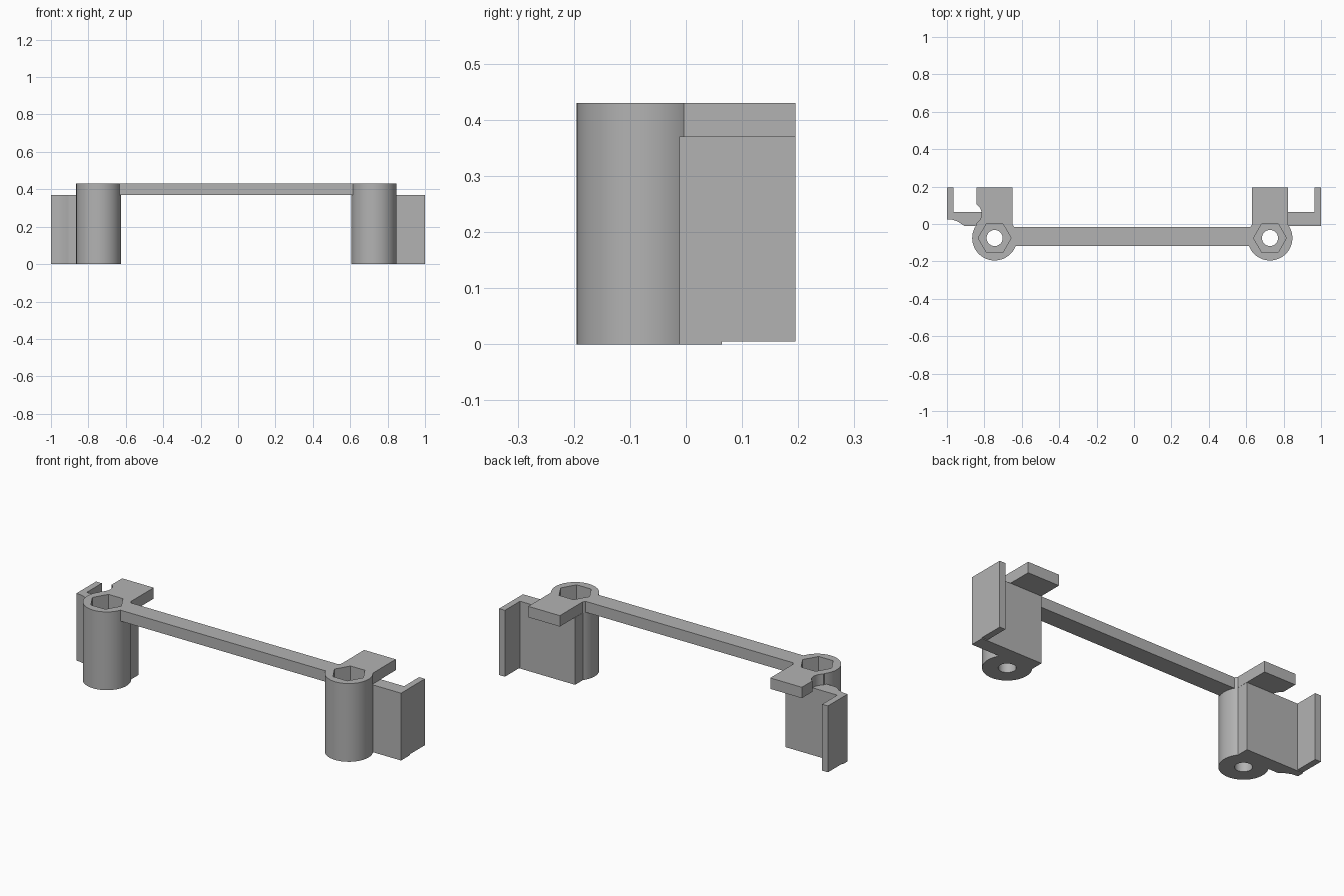
import bpy, bmesh, math
from mathutils import Matrix

cube = bpy.data.objects.get("Cube")
if cube:
    bpy.data.objects.remove(cube, do_unlink=True)

# Single plain grey
grey = bpy.data.materials.new("plain grey")
grey.use_nodes = True
grey.diffuse_color = (0.45, 0.45, 0.45, 1)
grey.node_tree.nodes["Principled BSDF"].inputs["Base Color"].default_value = (0.45, 0.45, 0.45, 1)

TOP, SHELF = 0.43, 0.37
POST_Y, POST_R = -0.075, 0.12


def prism(name, outline, z0, z1):
    """Extrude a flat outline from z0 to z1."""
    bm = bmesh.new()
    face = bm.faces.new([bm.verts.new((x, y, z0)) for x, y in outline])
    up = bmesh.ops.extrude_face_region(bm, geom=[face])["geom"]
    bmesh.ops.translate(bm, vec=(0, 0, z1 - z0),
                        verts=[v for v in up if isinstance(v, bmesh.types.BMVert)])
    bmesh.ops.recalc_face_normals(bm, faces=bm.faces[:])
    mesh = bpy.data.meshes.new(name)
    bm.to_mesh(mesh)
    bm.free()
    mesh.materials.append(grey)
    obj = bpy.data.objects.new(name, mesh)
    bpy.context.collection.objects.link(obj)
    return obj


def box(name, x0, x1, y0, y1, z0, z1):
    return prism(name, [(x0, y0), (x1, y0), (x1, y1), (x0, y1)], z0, z1)


def round_bar(name, x, y, r, z0, z1, sides=64):
    ring = [2 * math.pi * i / sides for i in range(sides)]
    return prism(name, [(x + r * math.cos(a), y + r * math.sin(a)) for a in ring], z0, z1)


def combine(target, operation, tool):
    """Apply a boolean and discard the tool."""
    tool.hide_render = True
    mod = target.modifiers.new(operation.title(), 'BOOLEAN')
    mod.operation, mod.solver, mod.object = operation, 'EXACT', tool
    select(target)
    bpy.ops.object.modifier_apply(modifier=mod.name)
    bpy.data.objects.remove(tool, do_unlink=True)


def select(obj):
    bpy.ops.object.select_all(action='DESELECT')
    obj.select_set(True)
    bpy.context.view_layer.objects.active = obj


def bracket(name, post_x, side, plate_outline):
    # Post with clamp tab, side plate and end flange
    body = round_bar(name, post_x, POST_Y, POST_R, 0, TOP)
    combine(body, 'UNION', prism("plate", plate_outline, 0, SHELF))
    ends = sorted((side * 0.965, side))
    combine(body, 'UNION', box("flange", *ends, 0.05, 0.195, 0.005, SHELF))
    tab = box("tab", post_x - 0.096, post_x + 0.096, POST_Y, 0.195, SHELF, TOP)
    if side < 0:
        # Round clearance notch in the tab's outer edge
        combine(tab, 'DIFFERENCE', round_bar("notch", -0.875, 0.055, 0.06, 0.3, 0.5))
    combine(body, 'UNION', tab)
    # Hexagonal nut pocket and through hole
    combine(body, 'DIFFERENCE', round_bar("nut_pocket", post_x, POST_Y, 0.088, 0.29, 0.5, 6))
    combine(body, 'DIFFERENCE', round_bar("bolt_hole", post_x, POST_Y, 0.043, -0.1, 0.5, 48))
    return body


left_x, right_x = 0.727, -0.745
FRONT, BACK = -0.012, 0.064
left = bracket("left_bracket", left_x, 1,
               [(0.63, FRONT), (1, FRONT), (1, BACK), (0.63, BACK)])
# The right plate has its outer front corner relieved
right = bracket("right_bracket", right_x, -1,
                [(-0.65, BACK), (-1, BACK), (-1, 0.025), (-0.97, 0.023),
                 (-0.94, 0.012), (-0.905, FRONT), (-0.65, FRONT)])

# Crossbar, trimmed flush to both posts
bar = box("crossbar", right_x, left_x, -0.117, -0.017, SHELF, TOP)
for x in (left_x, right_x):
    combine(bar, 'DIFFERENCE', round_bar("trim", x, POST_Y, POST_R, 0.2, 0.6))

for obj in (left, right, bar):
    select(obj)
    bpy.ops.object.shade_smooth_by_angle(angle=math.radians(25))
